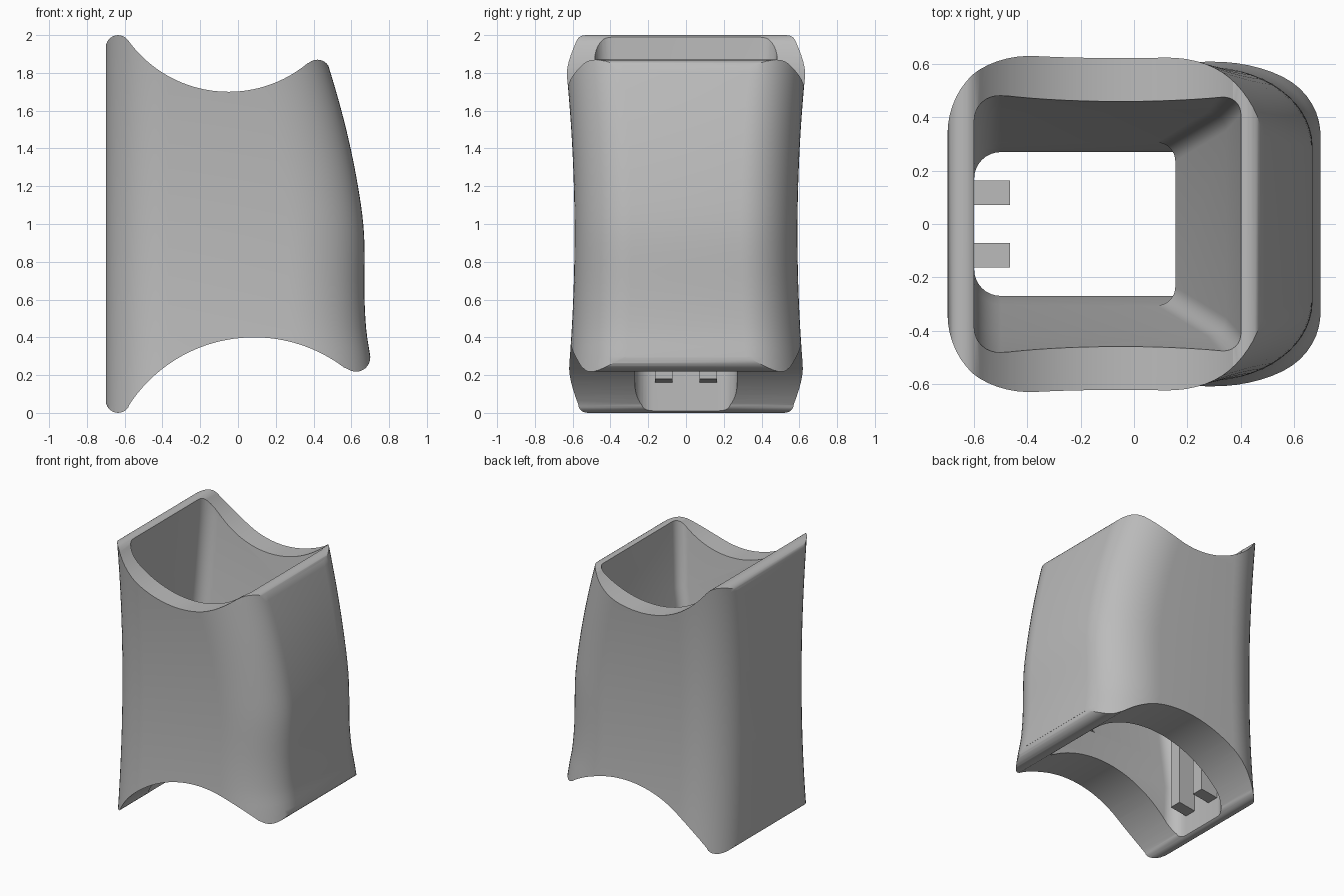
import bpy, bmesh, math

if "Cube" in bpy.data.objects:
    bpy.data.objects.remove(bpy.data.objects["Cube"])

grey = bpy.data.materials.new("plain_grey")
grey.diffuse_color = (0.5, 0.5, 0.5, 1)
grey.use_nodes = True
grey.node_tree.nodes["Principled BSDF"].inputs["Base Color"].default_value = grey.diffuse_color


def finish(name, bm):
    bmesh.ops.recalc_face_normals(bm, faces=bm.faces[:])
    me = bpy.data.meshes.new(name)
    bm.to_mesh(me)
    bm.free()
    ob = bpy.data.objects.new(name, me)
    bpy.context.collection.objects.link(ob)
    me.materials.append(grey)
    return ob


def curve(keys, t):
    """Smooth (Hermite) interpolation through (t, value) keys."""
    n = len(keys)

    def slope(i):
        a, b = keys[max(i - 1, 0)], keys[min(i + 1, n - 1)]
        return (b[1] - a[1]) / (b[0] - a[0])
    i = 0
    while i < n - 2 and t > keys[i + 1][0]:
        i += 1
    (t0, a), (t1, b) = keys[i], keys[i + 1]
    h = t1 - t0
    s = (t - t0) / h
    return ((2*s**3 - 3*s*s + 1) * a + (s**3 - 2*s*s + s) * h * slope(i)
            + (3*s*s - 2*s**3) * b + (s**3 - s*s) * h * slope(i + 1))


def ring(x0, x1, w, left, right, z, seg=14):
    """Rounded rectangle with separate left and right corner radii."""
    pts = []
    for sx, sy, start in ((1, 1, 0), (-1, 1, 90), (-1, -1, 180), (1, -1, 270)):
        rx, ry = right if sx > 0 else left
        cx = x1 - rx if sx > 0 else x0 + rx
        cy = sy * (w - ry)
        for k in range(seg + 1):
            a = math.radians(start + 90 * k / seg)
            pts.append((cx + rx * math.cos(a), cy + ry * math.sin(a), z))
    return pts


def loft(name, rings):
    bm = bmesh.new()
    rows = [[bm.verts.new(p) for p in r] for r in rings]
    for a, b in zip(rows, rows[1:]):
        for i in range(len(a)):
            j = (i + 1) % len(a)
            bm.faces.new((a[i], a[j], b[j], b[i]))
    bm.faces.new(rows[0][::-1])
    bm.faces.new(rows[-1])
    return finish(name, bm)


def extrude_y(name, profile, y0, y1):
    bm = bmesh.new()
    a = [bm.verts.new((x, y0, z)) for x, z in profile]
    b = [bm.verts.new((x, y1, z)) for x, z in profile]
    bm.faces.new(a)
    bm.faces.new(b[::-1])
    for i in range(len(a)):
        j = (i + 1) % len(a)
        bm.faces.new((a[i], b[i], b[j], a[j]))
    return finish(name, bm)


def arc(cx, cz, r, a0, a1, n):
    return [(cx + r * math.cos(math.radians(a0 + (a1 - a0) * k / n)),
             cz + r * math.sin(math.radians(a0 + (a1 - a0) * k / n))) for k in range(n + 1)]


def boolean(target, cutter, op):
    m = target.modifiers.new(op, 'BOOLEAN')
    m.operation, m.object, m.solver = op, cutter, 'EXACT'
    bpy.context.view_layer.objects.active = target
    bpy.ops.object.modifier_apply(modifier=m.name)
    bpy.data.objects.remove(cutter, do_unlink=True)


# Outer body: waisted tube with a flat back and a curved front
FRONT = [(-0.1, 0.74), (0.1, 0.722), (0.3, 0.70), (0.43, 0.68), (0.6, 0.67), (0.95, 0.667),
         (1.2, 0.635), (1.5, 0.573), (1.8, 0.49), (2.1, 0.39)]
rings = []
for k in range(45):
    z = -0.1 + 2.2 * k / 44
    w = 0.59 + 0.058 * (z - 0.95) ** 2
    rings.append(ring(-0.70, curve(FRONT, z), w, (0.33, 0.31), (0.40, 0.30), z))
body = loft("sleeve_body", rings)

# Side silhouette with scooped ends and rounded tips
profile = arc(-0.635, 1.935, 0.065, 180, 32, 10)
profile += arc(-0.05, 2.355, 0.655, 216, 310, 40)
profile += arc(0.42, 1.80, 0.07, 130, 20, 8)
profile += [(0.9, 1.80), (0.9, 0.31)]
profile += arc(0.625, 0.293, 0.075, 0, -125, 10)
profile += arc(0.085, -0.39, 0.79, 53, 147, 40)
profile += arc(-0.635, 0.065, 0.065, -32, -180, 10)
boolean(body, extrude_y("silhouette_cutter", profile, -1, 1), 'INTERSECT')

# Tapered cavity; the front wall steps inward as a sloped wedge above z = 0.62
CAVITY = [(-0.2, 0.55, 0.27), (0.40, 0.55, 0.27), (0.62, 0.545, 0.305), (0.625, 0.155, 0.306),
          (1.40, 0.345, 0.42), (1.85, 0.40, 0.48), (2.2, 0.43, 0.50)]
rings = [ring(-0.60, x, w, (0.10, 0.10), (0.07, 0.07), z, 8) for z, x, w in CAVITY]
boolean(body, loft("cavity_cutter", rings), 'DIFFERENCE')

bpy.ops.object.select_all(action='DESELECT')
body.select_set(True)
bpy.context.view_layer.objects.active = body
bpy.ops.object.shade_smooth_by_angle(angle=math.radians(30))

# Pair of ribs on the inside of the back wall
for side, y in (("front", -0.1175), ("back", 0.1175)):
    extrude_y("inner_rib_" + side,
              [(-0.61, 0.16), (-0.465, 0.18), (-0.465, 0.95), (-0.61, 0.95)],
              y - 0.046, y + 0.046)
